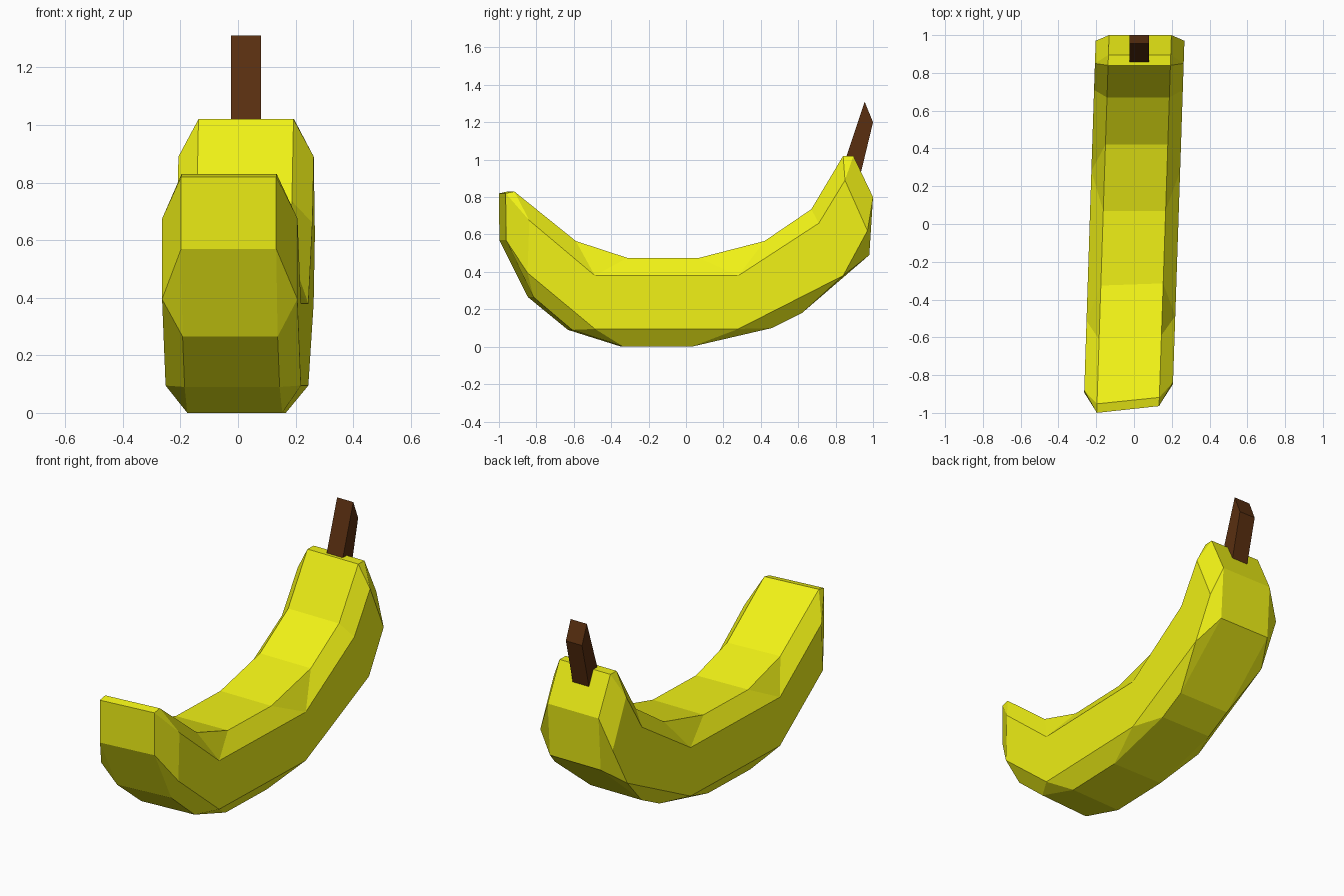
import bpy
import bmesh

if "Cube" in bpy.data.objects:
    bpy.data.objects.remove(bpy.data.objects["Cube"])


def material(name, color):
    m = bpy.data.materials.new(name)
    m.diffuse_color = (*color, 1)
    m.use_nodes = True
    m.node_tree.nodes["Principled BSDF"].inputs["Base Color"].default_value = m.diffuse_color
    return m


def make_object(name, bm, mat):
    bmesh.ops.recalc_face_normals(bm, faces=bm.faces)
    me = bpy.data.meshes.new(name)
    bm.to_mesh(me)
    bm.free()
    me.materials.append(mat)
    ob = bpy.data.objects.new(name, me)
    bpy.context.collection.objects.link(ob)
    return ob


def place(bm, x, y, z):
    # slight sideways lean along the length, plus a twist at the front tip
    return bm.verts.new((x + 0.033 * y, y + 0.11 * x * max(0, -y), z))


# Flat side panels: upper edge then lower edge, front to back (y, z)
side = [(-0.86, 0.675), (-0.50, 0.38), (0.28, 0.38), (0.71, 0.66), (0.85, 0.89),
        (0.97, 0.62), (0.84, 0.38), (0.28, 0.095), (-0.50, 0.095), (-0.87, 0.395)]
# Narrow outer strip running round the profile: (y, z, matching side point)
rim = [(-0.935, 0.83, 0), (-0.60, 0.565, 1), (-0.32, 0.475, 1), (0.07, 0.475, 2),
       (0.42, 0.565, 2), (0.67, 0.735, 3), (0.84, 1.02, 4), (0.895, 1.02, 4),
       (1.0, 0.80, 5), (0.98, 0.49, 6), (0.62, 0.18, 6), (0.46, 0.10, 7),
       (0.03, 0.0, 7), (-0.34, 0.0, 8), (-0.62, 0.09, 8), (-0.83, 0.265, 9),
       (-0.98, 0.57, 9), (-0.982, 0.82, 0)]

# Peel: outer strip, chamfers and side panels
bm = bmesh.new()
n = len(rim)
edges = []
for s in (-1, 1):
    outer = [place(bm, s * 0.165, y, z) for y, z, _ in rim]
    inner = [place(bm, s * 0.235, y, z) for y, z in side]
    edges.append(outer)
    for i in range(n):
        j = (i + 1) % n
        a, b = inner[rim[i][2]], inner[rim[j][2]]
        bm.faces.new([outer[i], outer[j], b] + ([a] if a is not b else []))
    for i in range(4):
        bm.faces.new((inner[i], inner[i + 1], inner[8 - i], inner[9 - i]))
for i in range(n):
    j = (i + 1) % n
    bm.faces.new((edges[0][i], edges[0][j], edges[1][j], edges[1][i]))
make_object("banana_peel", bm, material("yellow", (0.87, 0.88, 0.008)))

# Stem: slanted bar rising from the back tip
bm = bmesh.new()
profile = [(0.845, 0.98), (0.955, 1.31), (1.0, 1.20), (0.935, 0.93)]
left, right = [[bm.verts.new((x, y, z)) for y, z in profile] for x in (-0.025, 0.08)]
bm.faces.new(left)
bm.faces.new(right)
for i in range(4):
    j = (i + 1) % 4
    bm.faces.new((left[i], left[j], right[j], right[i]))
make_object("stem", bm, material("brown", (0.1, 0.028, 0.005)))
